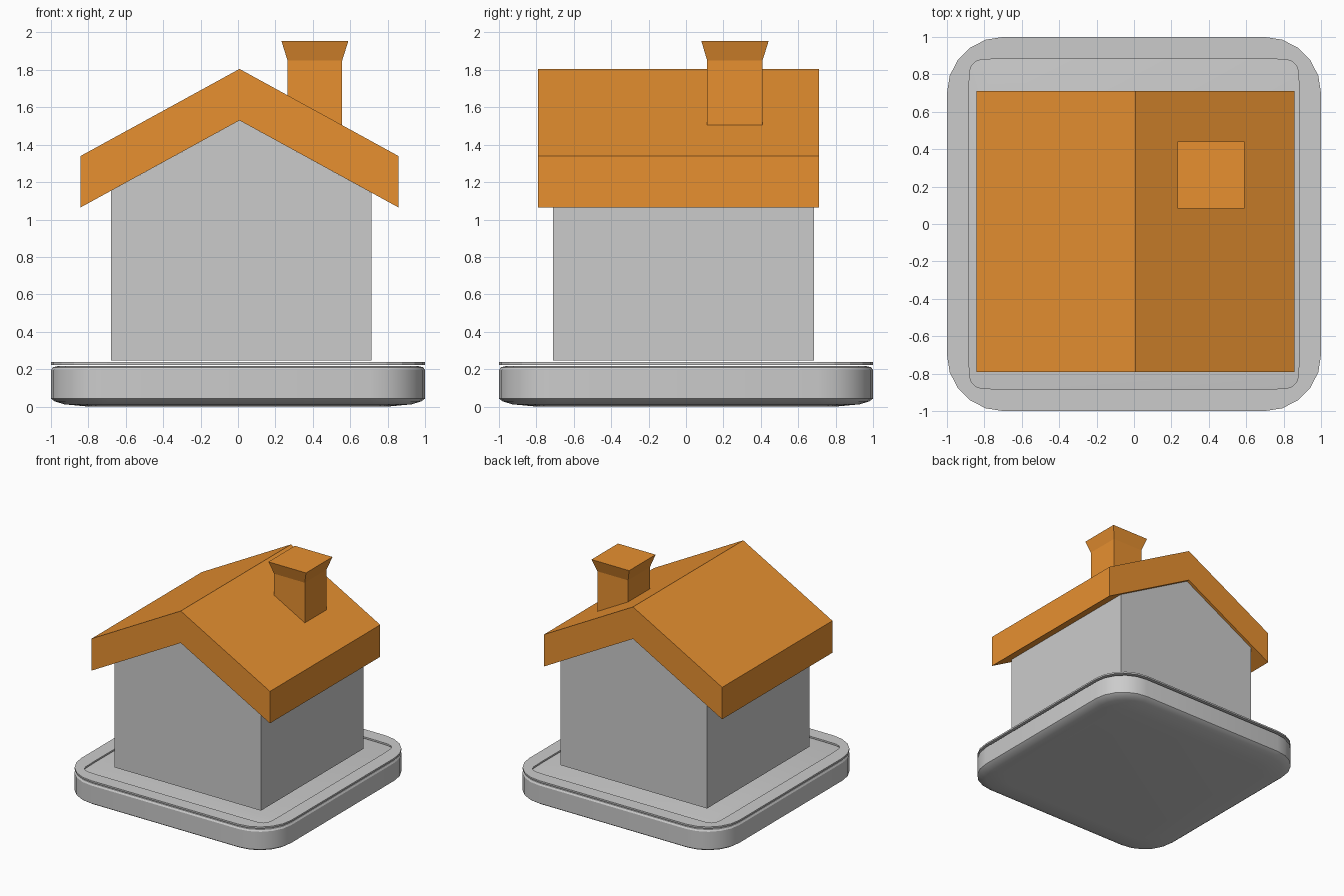
import bpy, math

if "Cube" in bpy.data.objects:
    bpy.data.objects.remove(bpy.data.objects["Cube"])

orange = bpy.data.materials.new("roof_orange")
orange.diffuse_color = (0.8, 0.28, 0.03, 1)
orange.use_nodes = True
orange.node_tree.nodes["Principled BSDF"].inputs["Base Color"].default_value = orange.diffuse_color


def make(name, verts, faces, mat=None):
    me = bpy.data.meshes.new(name)
    me.from_pydata(verts, [], faces)
    ob = bpy.data.objects.new(name, me)
    bpy.context.collection.objects.link(ob)
    if mat:
        me.materials.append(mat)
    return ob


def rounded(half, straight, power=1.0, seg=5):
    """Counter-clockwise square outline with rounded corners."""
    r, pts = half - straight, []
    for k in range(4):
        a = k * math.pi / 2
        c, s = round(math.cos(a)), round(math.sin(a))
        for i in range(seg + 1):
            t = i / seg * math.pi / 2
            x = straight + r * max(math.cos(t), 0) ** power
            y = straight + r * max(math.sin(t), 0) ** power
            if i == 0:
                y = straight
            if i == seg:
                x = straight
            pts.append((c * x - s * y, s * x + c * y))
    return pts


def loft(name, loops, closed=False, mat=None):
    """Skin a list of (outline, z) loops; cap the ends or join last to first."""
    n, m = len(loops[0][0]), len(loops)
    verts = [(x, y, z) for pts, z in loops for x, y in pts]
    faces = []
    for j in range(m if closed else m - 1):
        a, b = j * n, (j + 1) % m * n
        faces += [(a + i, a + (i + 1) % n, b + (i + 1) % n, b + i) for i in range(n)]
    if not closed:
        faces += [tuple(reversed(range(n))), tuple(range((m - 1) * n, m * n))]
    return make(name, verts, faces, mat)


def prism(name, profile, y0, y1, faces_2d, mat=None):
    """Extrude an xz profile (counter-clockwise from the front) along y."""
    n = len(profile)
    verts = [(x, y, z) for y in (y0, y1) for x, z in profile]
    faces = [(i, i + n, (i + 1) % n + n, (i + 1) % n) for i in range(n)]
    faces += faces_2d + [tuple(n + i for i in reversed(f)) for f in faces_2d]
    return make(name, verts, faces, mat)


def rect(x0, x1, y0, y1):
    return [(x0, y0), (x1, y0), (x1, y1), (x0, y1)]


# Base slab with softened lower edge and chamfered top
base = loft("base_slab", [
    (rounded(0.80, 0.62), 0.0), (rounded(0.93, 0.69), 0.012),
    (rounded(0.98, 0.70), 0.028), (rounded(1.0, 0.70), 0.042),
    (rounded(1.0, 0.70), 0.195), (rounded(0.99, 0.70), 0.21),
    (rounded(0.96, 0.69), 0.217)])
bpy.context.view_layer.objects.active = base
base.select_set(True)
bpy.ops.object.shade_smooth_by_angle(angle=math.radians(22))
base.select_set(False)

# Thin flat rim framing the top of the base
outer, inner = rounded(1.0, 0.70), rounded(0.883, 0.70, 0.4)
loft("base_rim", [(outer, 0.223), (outer, 0.237), (inner, 0.237), (inner, 0.223)], closed=True)

# House walls with gables
ridge, slope = 0.008, 0.548
left, right = -0.68, 0.715
prism("walls", [(left, 0.245), (right, 0.245), (right, 1.53 - slope * (right - ridge)),
                (ridge, 1.53), (left, 1.53 - slope * (ridge - left))],
      -0.71, 0.685, [(0, 1, 2, 3, 4)])

# Thick overhanging roof
prism("roof", [(-0.841, 1.065), (ridge, 1.53), (0.857, 1.065),
               (0.857, 1.34), (ridge, 1.805), (-0.841, 1.34)],
      -0.79, 0.71, [(0, 1, 4, 5), (1, 2, 3, 4)], orange)

# Chimney with flared cap
shaft = rect(0.265, 0.557, 0.113, 0.409)
loft("chimney", [(shaft, 1.43), (shaft, 1.85), (rect(0.232, 0.59, 0.082, 0.442), 1.955)], mat=orange)
